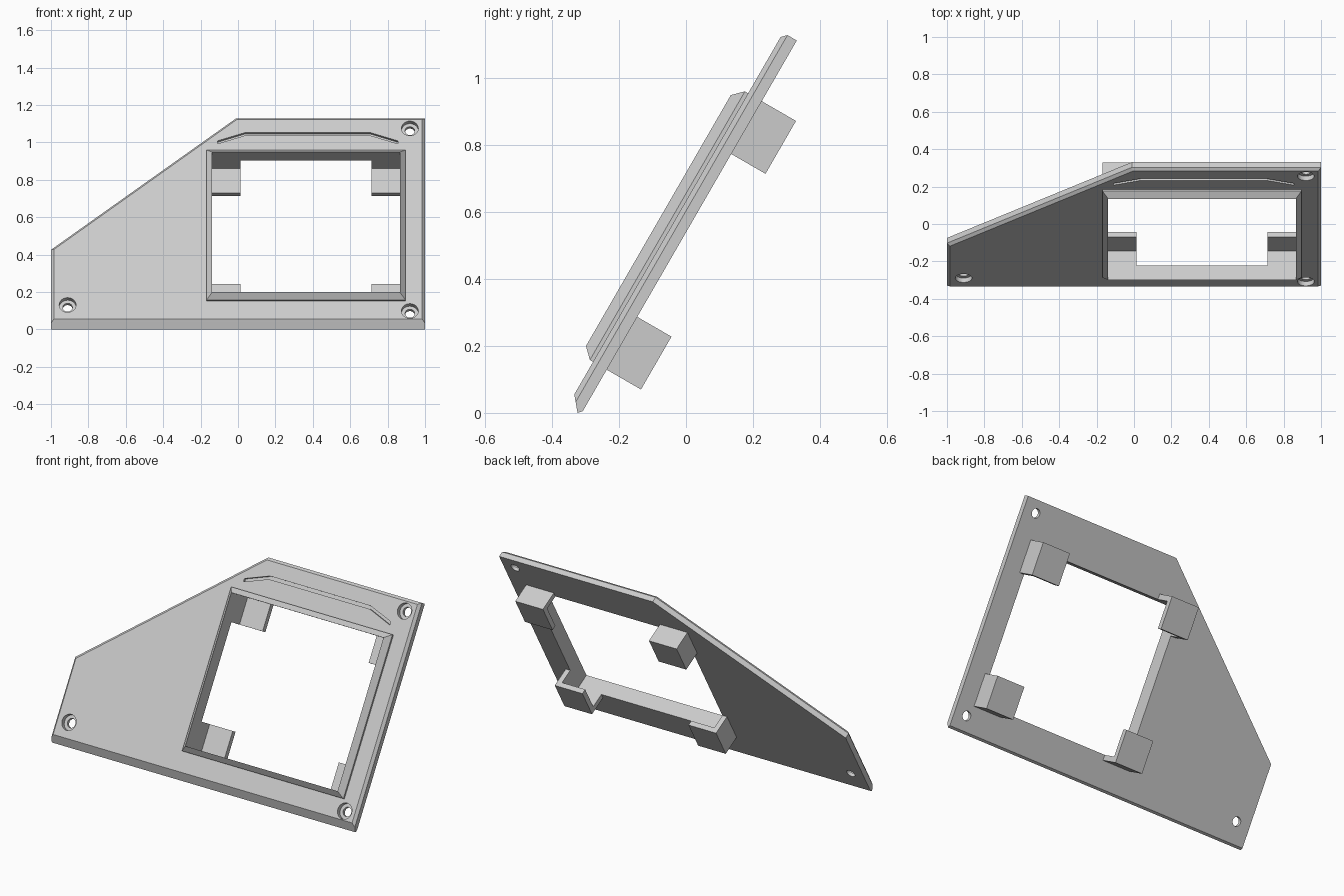
import bpy, bmesh, math

cube = bpy.data.objects.get("Cube")
if cube:
    bpy.data.objects.remove(cube, do_unlink=True)

grey = bpy.data.materials.new("light_grey")
grey.use_nodes = True
colour = (0.6, 0.6, 0.6, 1)
grey.diffuse_color = colour
grey.node_tree.nodes["Principled BSDF"].inputs["Base Color"].default_value = colour


def loft(name, rings, ring_closed=False):
    """Join (outline, height) rings; cap the ends, or join last ring to first.
    Everything is drawn flat, then leaned back to the panel angle."""
    bm = bmesh.new()
    loops = [[bm.verts.new((x, v, w)) for x, v in outline] for outline, w in rings]
    pairs = list(zip(loops, loops[1:]))
    if ring_closed:
        pairs.append((loops[-1], loops[0]))
    else:
        bm.faces.new(loops[0][::-1])
        bm.faces.new(loops[-1])
    for a, b in pairs:
        n = len(a)
        for i in range(n):
            j = (i + 1) % n
            bm.faces.new((a[i], a[j], b[j], b[i]))
    bmesh.ops.recalc_face_normals(bm, faces=bm.faces)
    mesh = bpy.data.meshes.new(name)
    bm.to_mesh(mesh)
    bm.free()
    mesh.materials.append(grey)
    obj = bpy.data.objects.new(name, mesh)
    obj.rotation_euler.x = math.radians(60)
    obj.location = (0, -0.308, 0.005)
    bpy.context.collection.objects.link(obj)
    return obj


def rect(x0, x1, v0, v1):
    return [(x0, v0), (x1, v0), (x1, v1), (x0, v1)]


def circle(x, v, r, n=32):
    return [(x + r * math.cos(math.tau * i / n), v + r * math.sin(math.tau * i / n))
            for i in range(n)]


def outline(bottom):
    return [(-1, bottom), (1, bottom), (1, 1.277), (-0.012, 1.277), (-1, 0.467)]


# Sloping panel with bevelled front edges and an angled foot
front = [(-0.985, 0.031), (0.985, 0.031), (0.985, 1.262), (-0.007, 1.262), (-0.985, 0.46)]
panel = loft("panel", [(outline(0), 0), (outline(-0.012), 0.011),
                       (outline(0.013), 0.032), (front, 0.047)])

# Window opening, shared by panel, frame and corner pockets
X0, X1, V0, V1 = -0.138, 0.865, 0.173, 1.038
RIM = 0.03
opening = rect(X0, X1, V0, V1)
outer = rect(X0 - RIM, X1 + RIM, V0 - RIM, V1 + RIM)
cutters = [loft("opening_cutter", [(opening, -0.05), (opening, 0.1)])]

# Counterbored screw holes
for x, v in ((-0.911, 0.118), (0.919, 0.081), (0.919, 1.208)):
    small, large = circle(x, v, 0.026), circle(x, v, 0.045)
    cutters.append(loft("hole_cutter", [(small, -0.05), (small, 0.02),
                                        (large, 0.02), (large, 0.1)]))

# Engraved line above the window
line = [(-0.11, 1.131), (0.04, 1.183), (0.705, 1.183), (0.855, 1.131)]
groove = line + [(x, v - 0.018) for x, v in reversed(line)]
cutters.append(loft("groove_cutter", [(groove, 0.032), (groove, 0.1)]))

for cutter in cutters:
    cutter.hide_render = True
    mod = panel.modifiers.new("cut", 'BOOLEAN')
    mod.operation = 'DIFFERENCE'
    mod.solver = 'EXACT'
    mod.object = cutter

# Bake the cuts and drop the cutters
bpy.context.view_layer.update()
baked = bpy.data.meshes.new_from_object(
    panel.evaluated_get(bpy.context.evaluated_depsgraph_get()))
panel.modifiers.clear()
panel.data = baked
for cutter in cutters:
    bpy.data.objects.remove(cutter, do_unlink=True)

# Raised window frame with a bevelled outside
loft("window_frame", [(outer, 0.047), (outer, 0.058), (opening, 0.089), (opening, 0.047)],
     ring_closed=True)

# Hollow corner brackets behind the window: L-shaped wall plus floor
SIZE = 0.182
for side, cx, sx in (("right", X0, 1), ("left", X1, -1)):
    for level, cv, sv in (("lower", V0, 1), ("upper", V1, -1)):
        ox, ov = cx - sx * RIM, cv - sv * RIM
        ex, ev = ox + sx * SIZE, ov + sv * SIZE
        wall = [(ox, ov), (ex, ov), (ex, cv), (cx, cv), (cx, ev), (ox, ev)]
        loft(f"{level}_{side}_bracket_wall", [(wall, -0.088), (wall, 0)])
        floor = rect(ox, ex, ov, ev)
        loft(f"{level}_{side}_bracket_floor", [(floor, -0.118), (floor, -0.088)])

# Smooth only the round hole walls
bpy.ops.object.select_all(action='DESELECT')
panel.select_set(True)
bpy.context.view_layer.objects.active = panel
bpy.ops.object.shade_smooth_by_angle(angle=math.radians(20))
